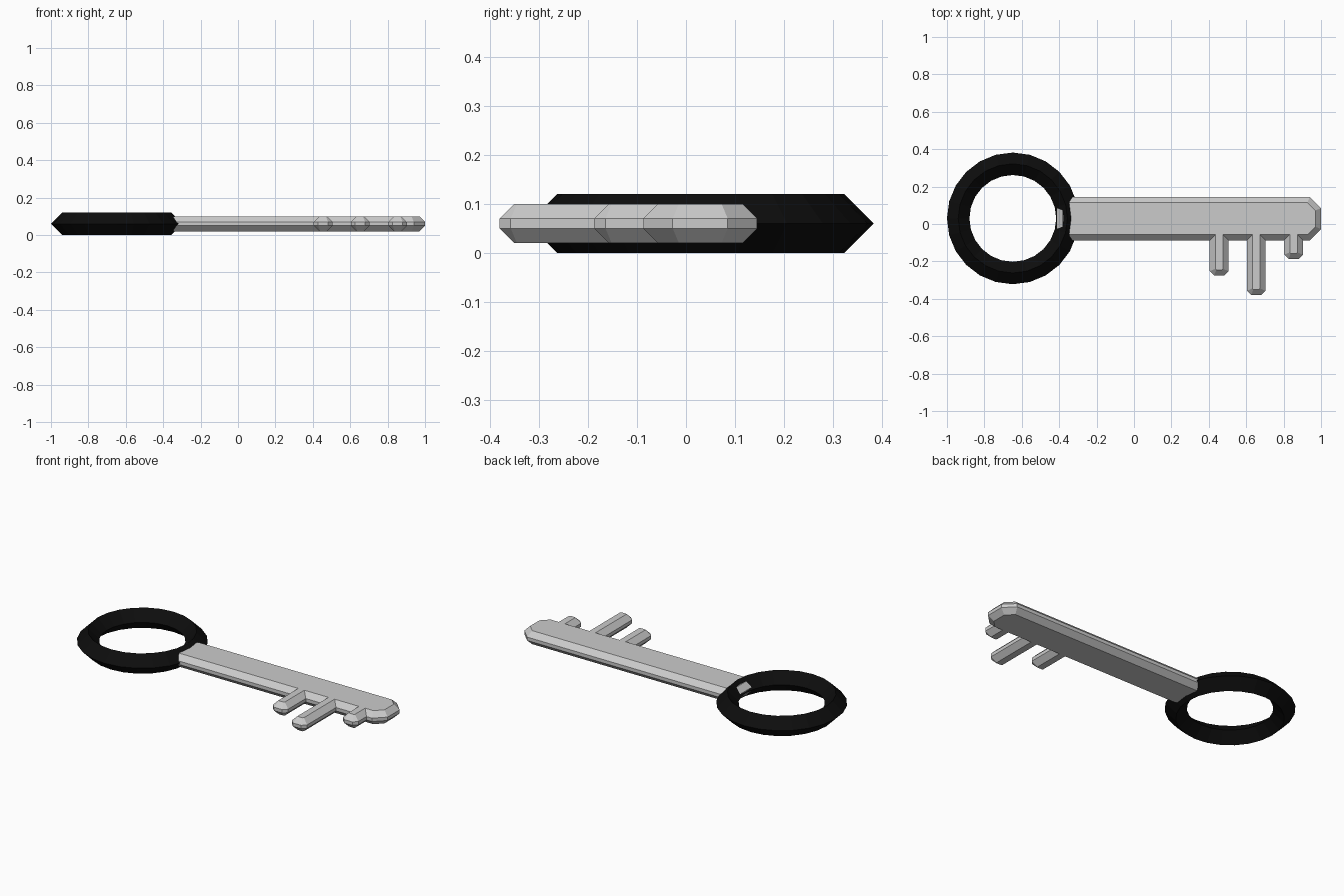
import bpy, bmesh, math
from mathutils import Vector

if "Cube" in bpy.data.objects:
    bpy.data.objects.remove(bpy.data.objects["Cube"])


def chamfered(x0, x1, tip):
    """Outline points of one tooth hanging from the shaft, left to right."""
    c = 0.023
    return [(x0, LOW), (x0, tip + c), (x0 + c, tip),
            (x1 - c, tip), (x1, tip + c), (x1, LOW)]


def inset(points, d):
    """Mitred inward offset of a counter-clockwise outline."""
    result = []
    n = len(points)
    for i in range(n):
        p = Vector(points[i])
        a = (p - Vector(points[i - 1])).normalized()
        b = (Vector(points[(i + 1) % n]) - p).normalized()
        na, nb = Vector((-a.y, a.x)), Vector((-b.y, b.x))
        result.append(p + (na + nb) * d / (1 + na.dot(nb)))
    return result


# Shaft and teeth: one outline with bevelled rims
LOW, HIGH, LEFT, RIGHT, CORNER = -0.087, 0.145, -0.413, 1.0, 0.06
outline = [(LEFT, LOW + CORNER), (LEFT + CORNER, LOW)]
for x0, x1, tip in ((0.405, 0.505, -0.275), (0.603, 0.703, -0.38), (0.803, 0.903, -0.187)):
    outline += chamfered(x0, x1, tip)
outline += [(RIGHT - CORNER, LOW), (RIGHT, LOW + CORNER), (RIGHT, HIGH - CORNER),
            (RIGHT - CORNER, HIGH), (LEFT + CORNER, HIGH), (LEFT, HIGH - CORNER)]

bm = bmesh.new()
rings = []
for z, d in ((0.02, 0.03), (0.05, 0), (0.07, 0), (0.10, 0.03)):
    rings.append([bm.verts.new((p[0], p[1], z)) for p in inset(outline, d)])
n = len(outline)
for lower, upper in zip(rings, rings[1:]):
    for i in range(n):
        j = (i + 1) % n
        bm.faces.new((lower[i], lower[j], upper[j], upper[i]))
bm.faces.new(rings[0][::-1])
bm.faces.new(rings[-1])
mesh = bpy.data.meshes.new("key_shaft")
bm.to_mesh(mesh)
bm.free()
shaft = bpy.data.objects.new("key_shaft", mesh)
bpy.context.collection.objects.link(shaft)

# Ring handle with a diamond cross-section
bpy.ops.mesh.primitive_torus_add(major_segments=24, minor_segments=4, major_radius=0.292,
                                 minor_radius=0.06, location=(-0.648, 0.03, 0.06))
ring = bpy.context.object
ring.name = "ring_handle"
black = bpy.data.materials.new("black")
black.diffuse_color = (0.004, 0.004, 0.004, 1)
black.use_nodes = True
black.node_tree.nodes["Principled BSDF"].inputs["Base Color"].default_value = black.diffuse_color
ring.data.materials.append(black)
